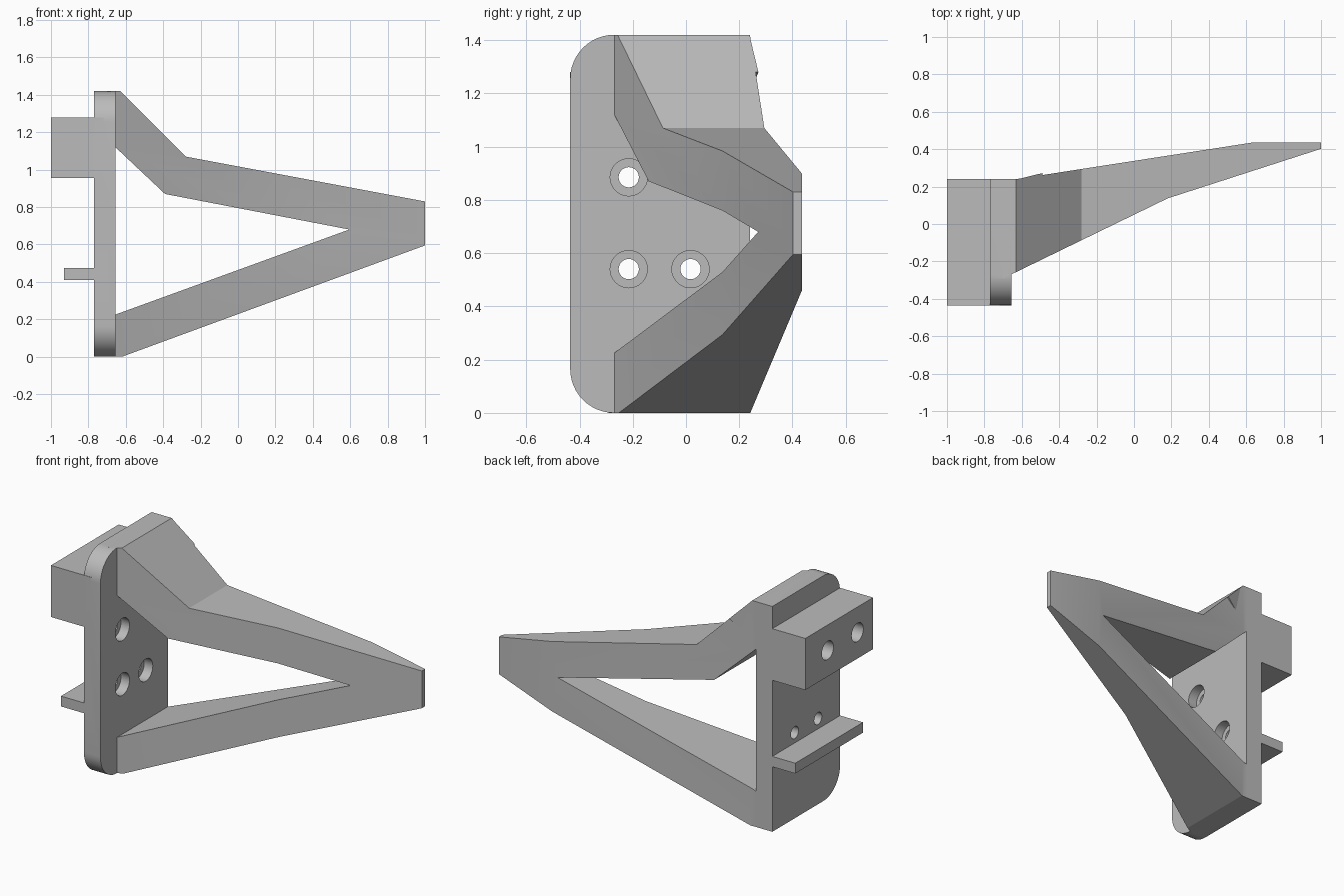
import bpy, bmesh, math
from mathutils import Matrix, Vector

cube = bpy.data.objects.get("Cube")
if cube:
    bpy.data.objects.remove(cube, do_unlink=True)

grey = bpy.data.materials.new("plain grey")
grey.use_nodes = True
grey.diffuse_color = (0.5, 0.5, 0.5, 1)
grey.node_tree.nodes["Principled BSDF"].inputs["Base Color"].default_value = (0.5, 0.5, 0.5, 1)


def finish(name, bm):
    bmesh.ops.recalc_face_normals(bm, faces=bm.faces)
    mesh = bpy.data.meshes.new(name)
    bm.to_mesh(mesh)
    bm.free()
    mesh.materials.append(grey)
    ob = bpy.data.objects.new(name, mesh)
    bpy.context.collection.objects.link(ob)
    return ob


def prism(name, profile, axis, lo, hi):
    """Extrude a 2D profile, given in the two remaining axes, along one axis."""
    bm = bmesh.new()
    verts = []
    for p in profile:
        co = list(p)
        co.insert(axis, lo)
        verts.append(bm.verts.new(co))
    face = bm.faces.new(verts)
    ext = bmesh.ops.extrude_face_region(bm, geom=[face])
    move = Vector((0, 0, 0))
    move[axis] = hi - lo
    bmesh.ops.translate(bm, vec=move, verts=[v for v in ext["geom"] if isinstance(v, bmesh.types.BMVert)])
    return finish(name, bm)


def drill(y, z, radius, lo, hi):
    bm = bmesh.new()
    place = Matrix.Translation(((lo + hi) / 2, y, z)) @ Matrix.Rotation(math.pi / 2, 4, 'Y')
    bmesh.ops.create_cone(bm, cap_ends=True, segments=32, radius1=radius, radius2=radius,
                          depth=hi - lo, matrix=place)
    return finish("drill", bm)


def combine(target, other, operation):
    mod = target.modifiers.new("combine", 'BOOLEAN')
    mod.operation, mod.object, mod.solver = operation, other, 'EXACT'
    bpy.context.view_layer.objects.active = target
    bpy.ops.object.modifier_apply(modifier=mod.name)
    bpy.data.objects.remove(other, do_unlink=True)


FRONT, BACK, TOP = -0.435, 0.24, 1.42
PLATE_L, PLATE_R = -0.77, -0.655

# Mounting plate with rounded front corners
r = 0.165
outline = [(BACK, 0), (BACK, TOP)]
for cz, start in ((TOP - r, 90), (r, 180)):
    for i in range(13):
        a = math.radians(start + i * 7.5)
        outline.append((FRONT + r + r * math.cos(a), cz + r * math.sin(a)))
bracket = prism("bracket", outline, 0, PLATE_L, PLATE_R)

# Triangular arm: side silhouette trimmed by the tapering plan outline
arm = prism("arm", [(-0.7, TOP), (-0.63, TOP), (-0.28, 1.07), (1, 0.83), (1, 0.595),
                    (-0.62, 0), (-0.7, 0), (-0.7, 0.209), (0.595, 0.68),
                    (-0.39, 0.87), (-0.7, 1.162)], 1, -0.6, 0.6)
plan = prism("plan", [(-0.7, -0.291), (0.18, 0.137), (1, 0.402), (1, 0.435),
                      (0.63, 0.435), (-0.63, BACK), (-0.7, BACK)], 2, -0.2, 1.6)
combine(arm, plan, 'INTERSECT')
combine(bracket, arm, 'UNION')

# Rear block and thin ledge
for lo, z0, z1 in ((-1, 0.955, 1.28), (-0.93, 0.41, 0.475)):
    part = prism("block", [(FRONT, z0), (BACK, z0), (BACK, z1), (FRONT, z1)], 0, lo, -0.72)
    combine(bracket, part, 'UNION')

# Counterbored screw holes through the plate
for y, z in ((-0.215, 0.885), (-0.215, 0.54), (0.017, 0.54)):
    combine(bracket, drill(y, z, 0.038, -0.85, -0.6), 'DIFFERENCE')
    combine(bracket, drill(y, z, 0.07, -0.715, -0.645), 'DIFFERENCE')

# Blind holes in the block
for y in (0.017, -0.28):
    combine(bracket, drill(y, 1.12, 0.058, -1.1, -0.75), 'DIFFERENCE')

# Small raised sliver on the upper back edge of the arm
bm = bmesh.new()
for co in ((-0.63, 0.238, TOP), (-0.49, 0.272, 1.28), (-0.49, 0.25, 1.28), (-0.6, 0.24, 1.2)):
    bm.verts.new(co)
bmesh.ops.convex_hull(bm, input=bm.verts)
finish("edge_sliver", bm)

bpy.ops.object.select_all(action='DESELECT')
bracket.select_set(True)
bpy.context.view_layer.objects.active = bracket
bpy.ops.object.shade_smooth_by_angle(angle=math.radians(15))
